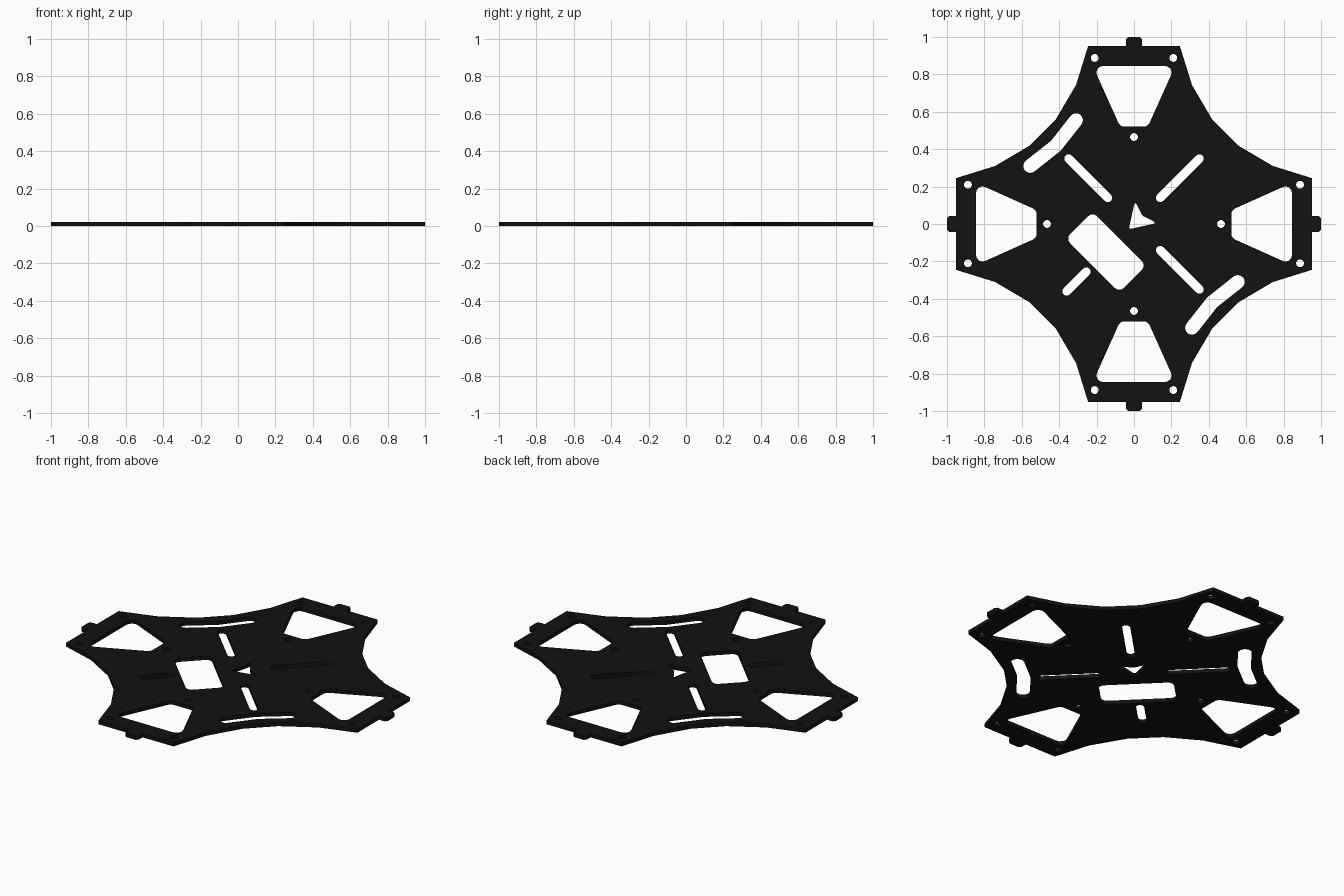
import bpy, bmesh
from math import pi, cos, sin, atan2, tan, sqrt
from mathutils import Vector

if "Cube" in bpy.data.objects:
    bpy.data.objects.remove(bpy.data.objects["Cube"])

T = 0.022  # plate thickness


def fillet(pts, r, n=4):
    """Round every corner of a closed polygon."""
    out = []
    for i, p in enumerate(pts):
        p = Vector(p)
        a = (Vector(pts[i - 1]) - p).normalized()
        b = (Vector(pts[(i + 1) % len(pts)]) - p).normalized()
        half = a.angle(b) / 2
        c = p + (a + b).normalized() * (r / sin(half))
        s = p + a * (r / tan(half)) - c
        e = p + b * (r / tan(half)) - c
        a0 = atan2(s.y, s.x)
        d = (atan2(e.y, e.x) - a0 + pi) % (2 * pi) - pi
        out += [(c.x + r * cos(a0 + d * k / n), c.y + r * sin(a0 + d * k / n))
                for k in range(n + 1)]
    return out


def circle(x, y, r, n=20):
    return [(x + r * cos(2 * pi * k / n), y + r * sin(2 * pi * k / n)) for k in range(n)]


def slot(path, r, n=8):
    """Round-ended slot around a two- or three-point path."""
    path = [Vector(p) for p in path]
    out = []
    for pp in (path, path[::-1]):
        d = (pp[-1] - pp[-2]).normalized()
        a0 = atan2(d.y, d.x) - pi / 2
        if len(pp) == 3:
            t = (pp[2] - pp[0]).normalized()
            out.append((pp[1].x + t.y * r, pp[1].y - t.x * r))
        out += [(pp[-1].x + r * cos(a0 + pi * k / n), pp[-1].y + r * sin(a0 + pi * k / n))
                for k in range(n + 1)]
    return out


def turn(pts, k):
    """Rotate points by k quarter turns."""
    for _ in range(k):
        pts = [(-y, x) for x, y in pts]
    return pts


loops = []

# Outer outline: one quarter with its tab, repeated four times
quarter = [(0.42, 0.556), (0.31, 0.743), (0.245, 0.952), (0.043, 0.952),
           (0.043, 0.988), (0.031, 1.0), (-0.031, 1.0), (-0.043, 0.988),
           (-0.043, 0.952), (-0.245, 0.952), (-0.31, 0.743), (-0.42, 0.556)]
outline = []
for k in range(4):
    outline += turn(quarter, k)
loops.append(outline)

# Arm windows and screw holes
window = fillet([(0.22, 0.845), (-0.22, 0.845), (-0.074, 0.52), (0.074, 0.52)], 0.035)
for k in range(4):
    loops.append(turn(window, k))
    for x, y in ((0.21, 0.888), (-0.21, 0.888), (0, 0.465)):
        loops.append(turn(circle(x, y, 0.021), k))

# Diagonal strap slots, the lower left one shorter
for k in (0, 1, 3):
    loops.append(turn(slot([(0.14, 0.14), (0.35, 0.35)], 0.023), k))
loops.append(slot([(-0.255, -0.255), (-0.36, -0.36)], 0.023))

# Bent slots near two edges
for s in (1, -1):
    loops.append(slot([(s * 0.31, -s * 0.555), (s * 0.418, -s * 0.418),
                       (s * 0.555, -s * 0.31)], 0.037))

# Tilted rectangular opening
q = 1 / sqrt(2)
rect = [(-0.15 + (u + v) * q, -0.15 + (v - u) * q)
        for u, v in ((0.203, 0.102), (-0.203, 0.102), (-0.203, -0.102), (0.203, -0.102))]
loops.append(fillet(rect, 0.034))

# Direction arrow cut-out
loops.append(fillet([(-0.028, -0.028), (0.124, 0.005), (0.045, 0.045), (0.005, 0.124)], 0.007, 3))

# Fill the loops and extrude to a solid plate
curve = bpy.data.curves.new("plate_profile", 'CURVE')
curve.dimensions = '2D'
curve.fill_mode = 'BOTH'
curve.extrude = T / 2
for pts in loops:
    sp = curve.splines.new('POLY')
    sp.points.add(len(pts) - 1)
    for p, (x, y) in zip(sp.points, pts):
        p.co = (x, y, 0, 1)
    sp.use_cyclic_u = True
plate = bpy.data.objects.new("frame_plate", curve)
bpy.context.collection.objects.link(plate)
bpy.context.view_layer.objects.active = plate
plate.select_set(True)
bpy.ops.object.convert(target='MESH')
plate = bpy.context.object
plate.name = "frame_plate"

# Weld caps to walls and stand the plate on the ground
bm = bmesh.new()
bm.from_mesh(plate.data)
bmesh.ops.remove_doubles(bm, verts=bm.verts, dist=1e-5)
bmesh.ops.recalc_face_normals(bm, faces=bm.faces)
bmesh.ops.translate(bm, verts=bm.verts, vec=(0, 0, T / 2))
for f in bm.faces:
    f.smooth = False
bm.to_mesh(plate.data)
bm.free()

mat = bpy.data.materials.new("black_carbon")
mat.diffuse_color = (0.006, 0.006, 0.006, 1)
mat.use_nodes = True
mat.node_tree.nodes["Principled BSDF"].inputs["Base Color"].default_value = mat.diffuse_color
plate.data.materials.clear()
plate.data.materials.append(mat)
